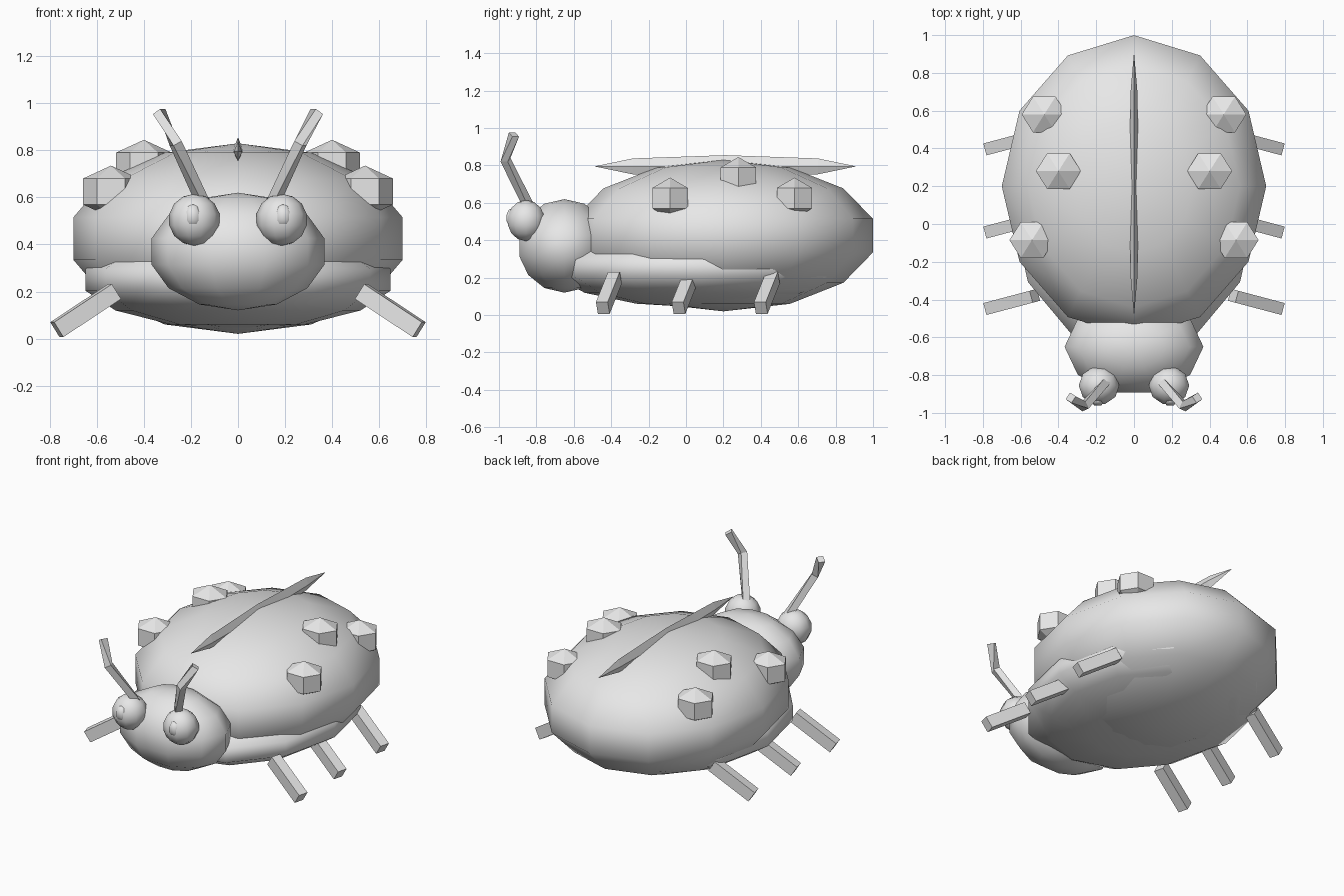
import bpy, bmesh, math
from mathutils import Vector

if "Cube" in bpy.data.objects:
    bpy.data.objects.remove(bpy.data.objects["Cube"])

grey = bpy.data.materials.new("plain_grey")
grey.diffuse_color = (0.8, 0.8, 0.8, 1)
grey.use_nodes = True
grey.node_tree.nodes["Principled BSDF"].inputs["Base Color"].default_value = grey.diffuse_color


def finish(name, bm, smooth):
    bmesh.ops.recalc_face_normals(bm, faces=bm.faces)
    for f in bm.faces:
        f.smooth = smooth
    me = bpy.data.meshes.new(name)
    bm.to_mesh(me)
    bm.free()
    me.materials.append(grey)
    ob = bpy.data.objects.new(name, me)
    bpy.context.collection.objects.link(ob)
    return ob


def ellipsoid(name, centre, radii, segs, rings, smooth=True, pole="z"):
    """Banded ellipsoid whose first meridian lies on +x."""
    bm = bmesh.new()
    c, r = Vector(centre), Vector(radii)

    def vert(lat, lon):
        p = Vector((math.cos(lat) * math.cos(lon), math.cos(lat) * math.sin(lon), math.sin(lat)))
        if pole == "y":
            p = Vector((p.x, p.z, p.y))
        return bm.verts.new(c + p * r)

    bands = [[vert(math.pi * (i / rings - 0.5), math.tau * j / segs) for j in range(segs)]
             for i in range(1, rings)]
    low, high = vert(-math.pi / 2, 0), vert(math.pi / 2, 0)
    for j in range(segs):
        k = (j + 1) % segs
        bm.faces.new((low, bands[0][k], bands[0][j]))
        bm.faces.new((high, bands[-1][j], bands[-1][k]))
        for a, b in zip(bands, bands[1:]):
            bm.faces.new((a[j], a[k], b[k], b[j]))
    return finish(name, bm, smooth)


def bar(name, points, width, height):
    """Rectangular bar swept along a path."""
    bm = bmesh.new()
    pts = [Vector(p) for p in points]
    loops = []
    for i, p in enumerate(pts):
        d = (pts[min(i + 1, len(pts) - 1)] - pts[max(i - 1, 0)]).normalized()
        side = d.cross(Vector((0, 0, 1))).normalized()
        up = side.cross(d)
        loops.append([bm.verts.new(p + side * sx * width / 2 + up * sz * height / 2)
                      for sx, sz in ((-1, -1), (1, -1), (1, 1), (-1, 1))])
    for a, b in zip(loops, loops[1:]):
        for j in range(4):
            k = (j + 1) % 4
            bm.faces.new((a[j], a[k], b[k], b[j]))
    bm.faces.new(loops[0])
    bm.faces.new(loops[-1])
    return finish(name, bm, False)


# Shell, belly and head
ellipsoid("shell", (0, 0.2, 0.425), (0.718, 0.82, 0.405), 12, 7)
ellipsoid("belly", (0, 0.08, 0.25), (0.665, 0.795, 0.21), 12, 7)
ellipsoid("head", (0, -0.65, 0.37), (0.377, 0.26, 0.25), 10, 7)

# Thin ridge between the wing covers
ellipsoid("wing_ridge", (0, 0.21, 0.795), (0.025, 0.7, 0.06), 4, 4, False, "y")

for s, side in ((-1, "left"), (1, "right")):
    # Eyes and pupils
    ellipsoid("eye_" + side, (s * 0.185, -0.855, 0.505), (0.11, 0.105, 0.11), 10, 7)
    ellipsoid("pupil_" + side, (s * 0.192, -0.93, 0.52), (0.042, 0.036, 0.052), 6, 5)
    # Bent antennae
    bar("antenna_" + side, [(s * 0.15, -0.84, 0.58), (s * 0.265, -0.965, 0.83),
                            (s * 0.335, -0.92, 0.965)], 0.042, 0.042)
    # Raised hexagonal spots
    for i, (x, y, z) in enumerate(((0.54, -0.085, 0.625), (0.4, 0.28, 0.735), (0.475, 0.58, 0.625))):
        ellipsoid(f"spot_{side}_{i + 1}", (s * x, y, z), (0.138, 0.126, 0.11), 6, 3, False)
    # Straight legs
    for y, place in ((-0.41, "front"), (-0.005, "middle"), (0.435, "rear")):
        bar(f"{place}_leg_{side}", [(s * 0.525, y + 0.03, 0.2), (s * 0.77, y - 0.035, 0.038)],
            0.065, 0.075)
